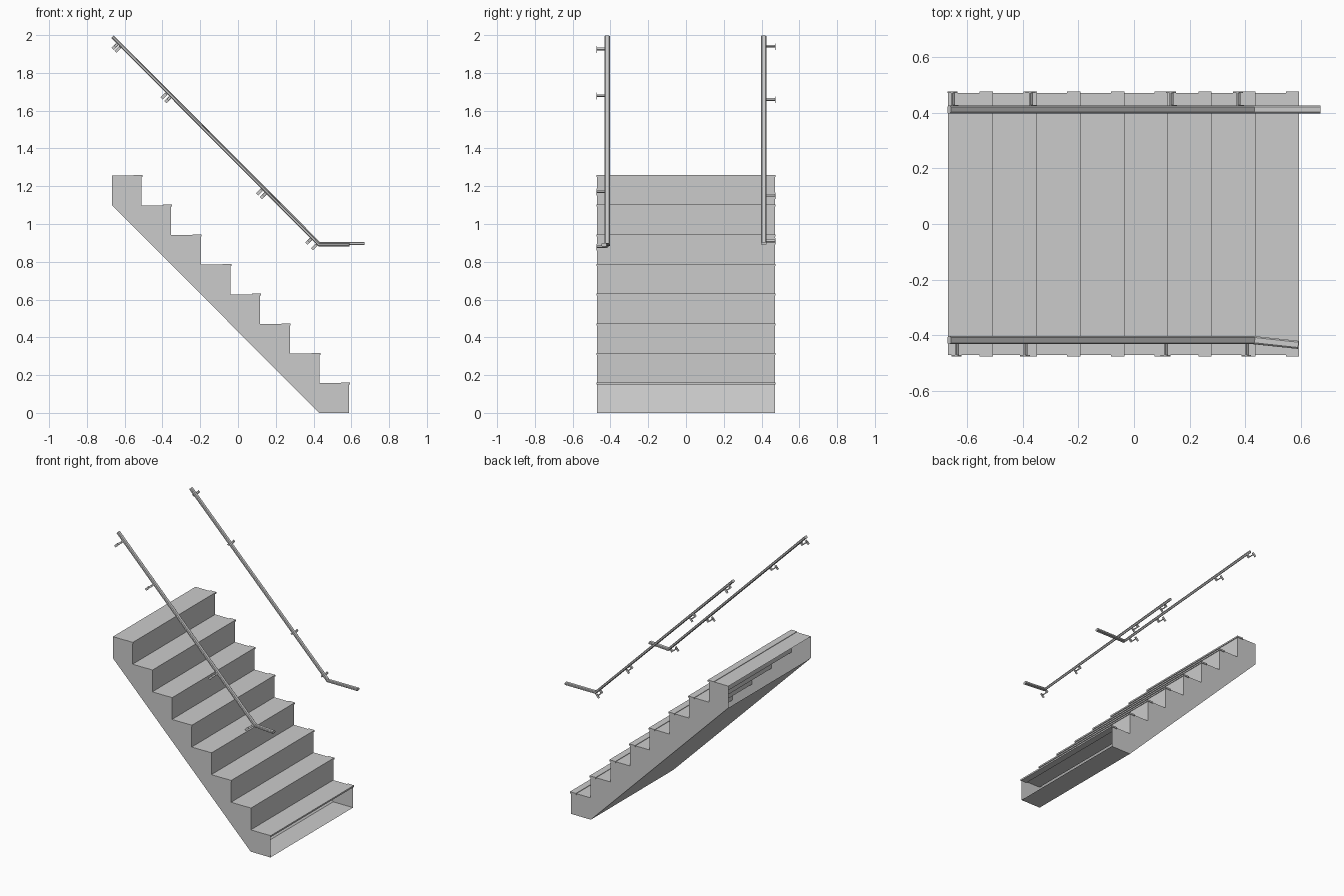
import bpy, bmesh, math
from mathutils import Vector

if "Cube" in bpy.data.objects:
    bpy.data.objects.remove(bpy.data.objects["Cube"])

N, STEP = 8, 0.157          # step count, rise = going
X0, HALF = 0.588, 0.47      # first riser position, half width


def make(name, bm):
    bmesh.ops.recalc_face_normals(bm, faces=bm.faces)
    me = bpy.data.meshes.new(name)
    bm.to_mesh(me)
    bm.free()
    ob = bpy.data.objects.new(name, me)
    bpy.context.collection.objects.link(ob)
    return ob


def add_box(bm, c, ax, ay, az, size):
    """Box at c with given axes and full sizes."""
    v = [bm.verts.new(c + ax * size[0] * i / 2 + ay * size[1] * j / 2 + az * size[2] * k / 2)
         for i in (-1, 1) for j in (-1, 1) for k in (-1, 1)]
    for f in ((0, 1, 3, 2), (4, 6, 7, 5), (0, 4, 5, 1), (2, 3, 7, 6), (0, 2, 6, 4), (1, 5, 7, 3)):
        bm.faces.new([v[i] for i in f])


X, Y, Z = Vector((1, 0, 0)), Vector((0, 1, 0)), Vector((0, 0, 1))

# Stair shell: stepped profile, open at the first riser and at the top back
profile = [(X0, 0)]
for k in range(N):
    profile += [(X0 - k * STEP, (k + 1) * STEP), (X0 - (k + 1) * STEP, (k + 1) * STEP)]
profile += [(X0 - N * STEP, 1.10), (0.43, 0)]
bm = bmesh.new()
near, far = [[bm.verts.new((x, y, z)) for x, z in profile] for y in (-HALF, HALF)]
bm.faces.new(near)
bm.faces.new(far[::-1])
n = len(profile)
for i in range(n):
    if i not in (0, n - 3):
        j = (i + 1) % n
        bm.faces.new((near[i], far[i], far[j], near[j]))
make("stair_shell", bm)

# Nosing strip on each tread edge
bm = bmesh.new()
for k in range(N):
    add_box(bm, Vector((X0 - k * STEP - 0.019, 0, (k + 1) * STEP - 0.002)), X, Y, Z,
            (0.048, 0.95, 0.011))
make("tread_nosings", bm)


def handrail(name, path, width):
    """Sweep an eight-sided flattened section, mitred, along a path."""
    bm = bmesh.new()
    pts = [Vector(p) for p in path]
    rings = []
    for i, p in enumerate(pts):
        a = (p - pts[i - 1]).normalized() if i else None
        b = (pts[i + 1] - p).normalized() if i + 1 < len(pts) else None
        t = ((a or b) + (b or a)).normalized()
        side = Y - t * Y.dot(t)
        side.normalize()
        up = t.cross(side)
        w, h = width / 2, 0.009
        sec = ((w, h * .5), (w * .65, h), (-w * .65, h), (-w, h * .5),
               (-w, -h * .5), (-w * .65, -h), (w * .65, -h), (w, -h * .5))
        rings.append([bm.verts.new(p + side * s + up * u) for s, u in sec])
    for r, q in zip(rings, rings[1:]):
        for i in range(8):
            bm.faces.new((r[i], r[(i + 1) % 8], q[(i + 1) % 8], q[i]))
    bm.faces.new(rings[0])
    bm.faces.new(rings[-1][::-1])
    make(name, bm)


handrail("front_handrail", [(-0.664, -0.417, 1.991), (0.43, -0.417, 0.89), (0.59, -0.434, 0.89)], 0.029)
handrail("back_handrail", [(-0.664, 0.411, 1.991), (0.43, 0.411, 0.897), (0.67, 0.411, 0.897)], 0.028)

# Wall brackets: stem under the rail, arm outwards, wall plate
u = Vector((1, 0, -1)).normalized()
d = Vector((-1, 0, -1)).normalized()
for name, s, xs in (("front", -1, (-0.635, -0.39, 0.115, 0.405)),
                    ("back", 1, (-0.65, -0.37, 0.135, 0.375))):
    bm = bmesh.new()
    for x in xs:
        # point on the rail axis above the bracket
        rx = x + 0.018
        p = Vector((rx, 0, 1.991 - (rx + 0.664) * 1.006))
        add_box(bm, p + d * 0.015 + Y * s * 0.421, u, Y, d, (0.013, 0.012, 0.022))
        add_box(bm, p + d * 0.025 + Y * s * 0.444, u, Y, d, (0.013, 0.058, 0.007))
        add_box(bm, p + d * 0.028 + Y * s * 0.473, u, Y, d, (0.016, 0.004, 0.034))
    make(name + "_rail_brackets", bm)
